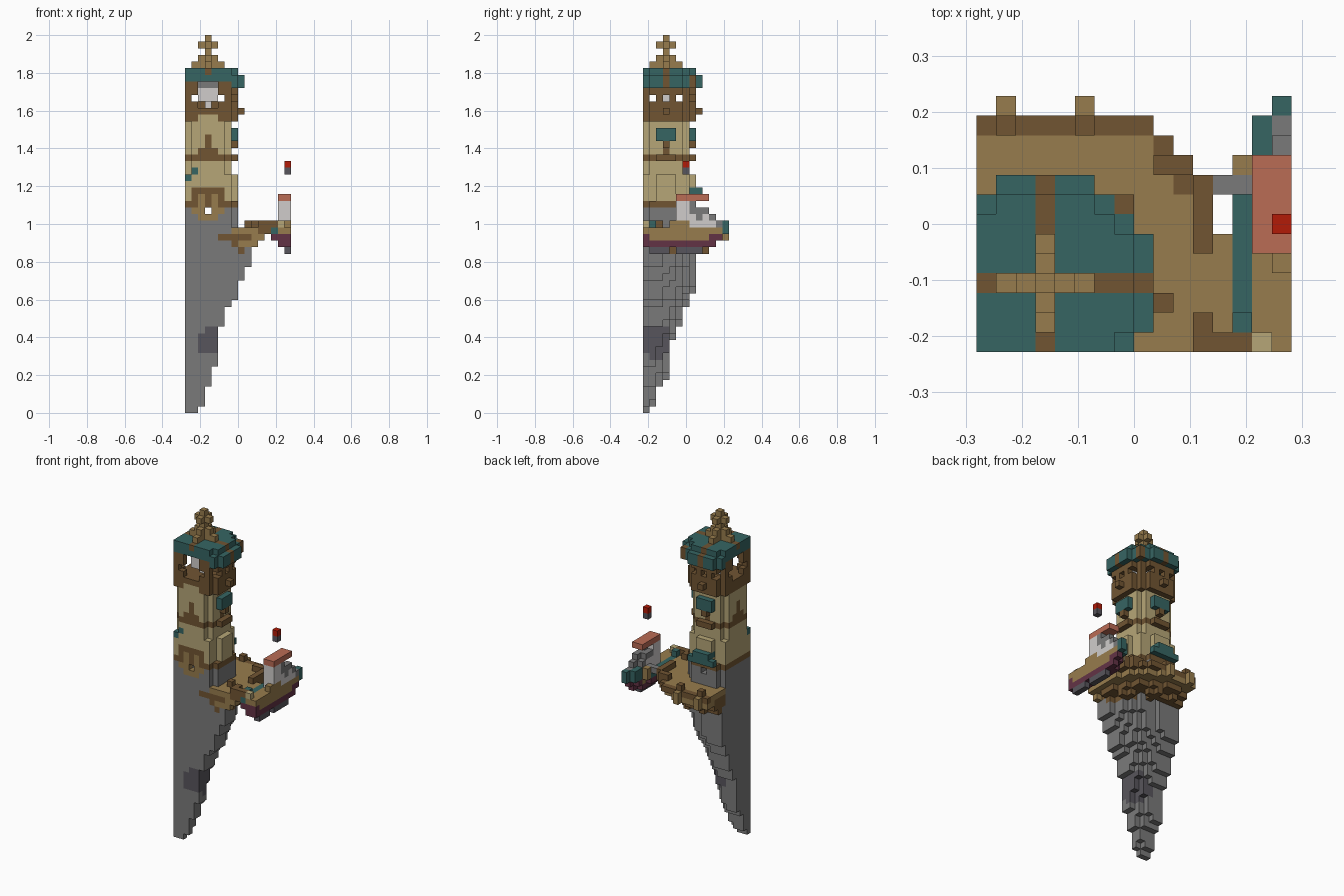
import bpy, bmesh
from mathutils import Vector

if "Cube" in bpy.data.objects:
    bpy.data.objects.remove(bpy.data.objects["Cube"], do_unlink=True)

V = 2 / 57                      # block size
NX, NY = 16, 13                 # footprint in blocks
C = 3                           # tower axis column and row
grid = {}                       # block -> (part, colour)


def material(name, rgb):
    lin = [min(1, 1.17 * (c / 255) ** 2.2) for c in rgb] + [1]
    m = bpy.data.materials.new(name)
    m.use_nodes = True
    m.diffuse_color = lin
    bsdf = m.node_tree.nodes["Principled BSDF"]
    bsdf.inputs["Base Color"].default_value = lin
    bsdf.inputs["Roughness"].default_value = 0.9
    return m


MATS = {n: material(n, c) for n, c in {
    "stone": (113, 113, 113), "dark_stone": (82, 80, 86),
    "plaster": (168, 153, 110), "wood": (140, 115, 73),
    "dark_wood": (105, 80, 50), "teal": (53, 94, 92),
    "pale_metal": (192, 189, 188), "salmon": (172, 100, 80),
    "red": (165, 30, 15), "plum": (92, 50, 66)}.items()}


def box(x, y, z):
    """Blocks of an inclusive range; each axis is a number or a pair."""
    x, y, z = [(a, a) if isinstance(a, int) else a for a in (x, y, z)]
    return [(i, j, k) for i in range(x[0], x[1] + 1)
            for j in range(y[0], y[1] + 1) for k in range(z[0], z[1] + 1)]


def d2(c):
    return (c[0] - C) ** 2 + (c[1] - C) ** 2


def disc(outer, z, inner=-1):
    """Round layer about the tower axis, limited by squared radii."""
    return [c for c in box((0, 11), (0, 11), z) if inner < d2(c) <= outer]


def put(part, colour, cells):
    for c in cells:
        grid[c] = (part, colour)


def carve(cells):
    for c in cells:
        grid.pop(c, None)


def both(x, y, z):
    """A box and its copy swapped across the diagonal."""
    return box(x, y, z) + box(y, x, z)


# Hanging rock: layer, width, depth, widened evenly between the entries
steps = [(0, 2, 1), (1, 3, 2), (4, 4, 3), (5, 4, 4), (7, 5, 4), (11, 5, 5),
         (13, 6, 6), (16, 7, 7), (17, 8, 7), (18, 8, 8), (20, 9, 8), (22, 10, 8), (25, 10, 8)]
for (k0, a0, b0), (k1, a1, b1) in zip(steps, steps[1:]):
    for k in range(k0, k1):
        t = (k - k0) / (k1 - k0)
        a, b = a0 + t * (a1 - a0) + .1, b0 + t * (b1 - b0) + .1
        rock = [c for c in box((0, int(a) - 1), (0, int(b) - 1), k)
                if ((c[0] + .5) / a) ** 2.2 + ((c[1] + .5) / b) ** 2.2 <= 1
                or c[0] + c[1] == 0]
        put("rock", "stone", rock)
        put("rock", "dark_stone", [c for c in rock
            if (Vector(c) - Vector((3.4, 1.5, 10.3))).length < 2.5])

# Platform with painted rim, brackets and posts
put("brackets", "dark_wood", [c for c in disc(40, 24, 16) if c[0] % 3 == 2 or c[1] % 3 == 2])
put("brackets", "dark_wood", box(2, 5, 23) + box(5, 5, 23))
put("platform_base", "dark_wood", disc(50, 25) + disc(50, 26))
put("platform", "wood", disc(74, 26, 50) + disc(89, 27) + box((8, 10), 0, 25))
put("platform", "dark_wood", box((0, 8), 11, 27) + box((9, 10), 9, 27) + box(9, 10, 27)
    + box((10, 11), 8, 27) + box(11, (5, 7), 27))
put("posts", "dark_wood", box(1, 11, 28) + box(5, 11, 28) + box((9, 10), 9, 28)
    + box(11, (5, 8), 28) + box(11, 1, 28) + box(9, 2, 28))
put("outer_posts", "wood", box(1, 12, (26, 27)) + box(5, 12, (26, 27)))
put("gangway", "wood", box((11, 12), (0, 5), 27))
put("gangway_rail", "dark_wood", box((11, 13), 0, 28) + box((11, 12), 0, 27))

# Tower body
put("tower_base", "stone", disc(20, (25, 30)))
put("platform_base", "dark_wood", box((5, 8), 0, 26))
put("lower_band", "dark_wood", disc(20, 31))
put("lower_wall", "plaster", disc(18, (32, 35)) + disc(13, (36, 37)))
put("middle_band", "dark_wood", disc(17, 38))
put("upper_wall", "plaster", disc(13, (39, 43)))

# Shutters, sills and small windows
put("shutters", "teal", both(7, (2, 4), (41, 42)))
put("window_sills", "dark_wood", both(7, 3, 40) + both(6, 3, (39, 40)))
put("slit_windows", "dark_wood", both(0, 3, (39, 41)) + both(0, (2, 4), 39))
put("small_window", "teal", [(0, 0, 35), (1, 0, 36)])

# Front arch and back doorway
put("door_arch", "dark_wood", box((1, 5), 0, (31, 33)) + box((0, 6), 0, 31))
put("door_frame", "wood", box((2, 4), 0, (29, 32)) + box((1, 5), 0, 30))
put("door_frame", "dark_wood", box(3, 0, (31, 32)))
carve(box(3, (0, 12), 30))
put("door_awning", "teal", box((2, 4), (7, 8), 33) + box((1, 5), 8, 32))

# Belfry with pierced walls
put("belfry_floor", "dark_wood", disc(20, (44, 45)))
put("belfry_walls", "dark_wood", disc(20, (46, 49), 11))
for off in (-2, 0, 2):
    carve(both(C + off, (0, 8), 47))
put("belfry_front", "plaster", box((2, 4), 0, 44))
put("bell", "pale_metal", box((2, 4), (2, 4), (47, 48)) + box(3, 3, 46))
put("bell_yoke", "stone", box((2, 4), (2, 4), 49))
put("belfry_knobs", "dark_wood", both(8, 3, 45))

# Roof with ribs and finial
put("roof", "teal", disc(20, 51) + disc(29, 50, 8) + disc(29, 49, 24))
put("roof_ribs", "dark_wood", both(3, (6, 7), 51) + both(3, 0, 51)
    + both(3, 8, (49, 50)) + box(7, 7, (49, 50)))
put("roof_crown", "wood", both(3, (1, 5), 52) + both(3, (2, 4), 53))
put("finial", "wood", box(3, 3, (54, 56)) + both(3, (2, 4), 55))

# Airship hull moored at the side
put("keel", "dark_stone", box(15, (1, 3), 24) + box(15, (5, 8), 24))
put("hull_bottom", "plum", box((14, 15), (0, 9), 25) + box(15, 10, 25)
    + box(13, (0, 8), 26) + box((14, 15), 0, 26) + box(14, (9, 10), 26)
    + box(15, (10, 11), 26))
put("hull", "wood", box((14, 15), (1, 9), 26) + box((14, 15), (0, 10), 27) + box(15, 11, 27)
    + box(15, (4, 6), 28) + box(13, 9, (27, 28)))
put("hull_trim", "teal", box(13, (0, 8), 27) + box(13, 1, 28) + box(14, (10, 11), (27, 28))
    + box(15, 12, (27, 28)))
put("stern_post", "plaster", box(14, 0, 28))
put("engine", "stone", box((12, 13), 8, 28) + box(14, 9, 29) + box(15, 11, 28)
    + box(15, 10, 29))

# Airship cabin and floating lamp
put("cabin", "pale_metal", box((14, 15), (5, 6), (29, 31)) + box(14, (5, 6), 28)
    + box((14, 15), (7, 8), (28, 29)) + box(15, (9, 10), 28) + box(15, 9, 29))
put("cabin_back", "stone", box((14, 15), (7, 8), 30) + box(15, 9, 30) + box(15, 7, 31)
    + box(15, 8, 29))
put("cabin_awning", "salmon", box((14, 15), (5, 9), 32))
put("lamp", "red", box(15, 6, 37))
put("lamp_base", "dark_stone", box(15, 6, 36))

# Turn blocks into one mesh per part, keeping only exposed faces
SIDES = []
for axis in range(3):
    for s in (0, 1):
        u, w = [Vector([int(a == (axis + n) % 3) for a in range(3)]) for n in (1, 2)]
        o = Vector([s if a == axis else 0 for a in range(3)])
        ring = [o, o + u, o + u + w, o + w]
        step = tuple((2 * s - 1) if a == axis else 0 for a in range(3))
        SIDES.append((step, ring if s else ring[::-1]))

origin = Vector((NX / 2, NY / 2, 0))
parts = {}
for cell, (part, colour) in grid.items():
    parts.setdefault(part, []).append((cell, colour))

for part, cells in parts.items():
    colours = sorted({c for _, c in cells})
    mesh = bpy.data.meshes.new(part)
    bm = bmesh.new()
    for cell, colour in cells:
        for step, ring in SIDES:
            if tuple(a + b for a, b in zip(cell, step)) in grid:
                continue
            f = bm.faces.new([bm.verts.new((Vector(cell) + p - origin) * V) for p in ring])
            f.material_index = colours.index(colour)
    bmesh.ops.remove_doubles(bm, verts=bm.verts, dist=V / 100)
    bm.to_mesh(mesh)
    bm.free()
    for c in colours:
        mesh.materials.append(MATS[c])
    bpy.context.collection.objects.link(bpy.data.objects.new(part, mesh))
